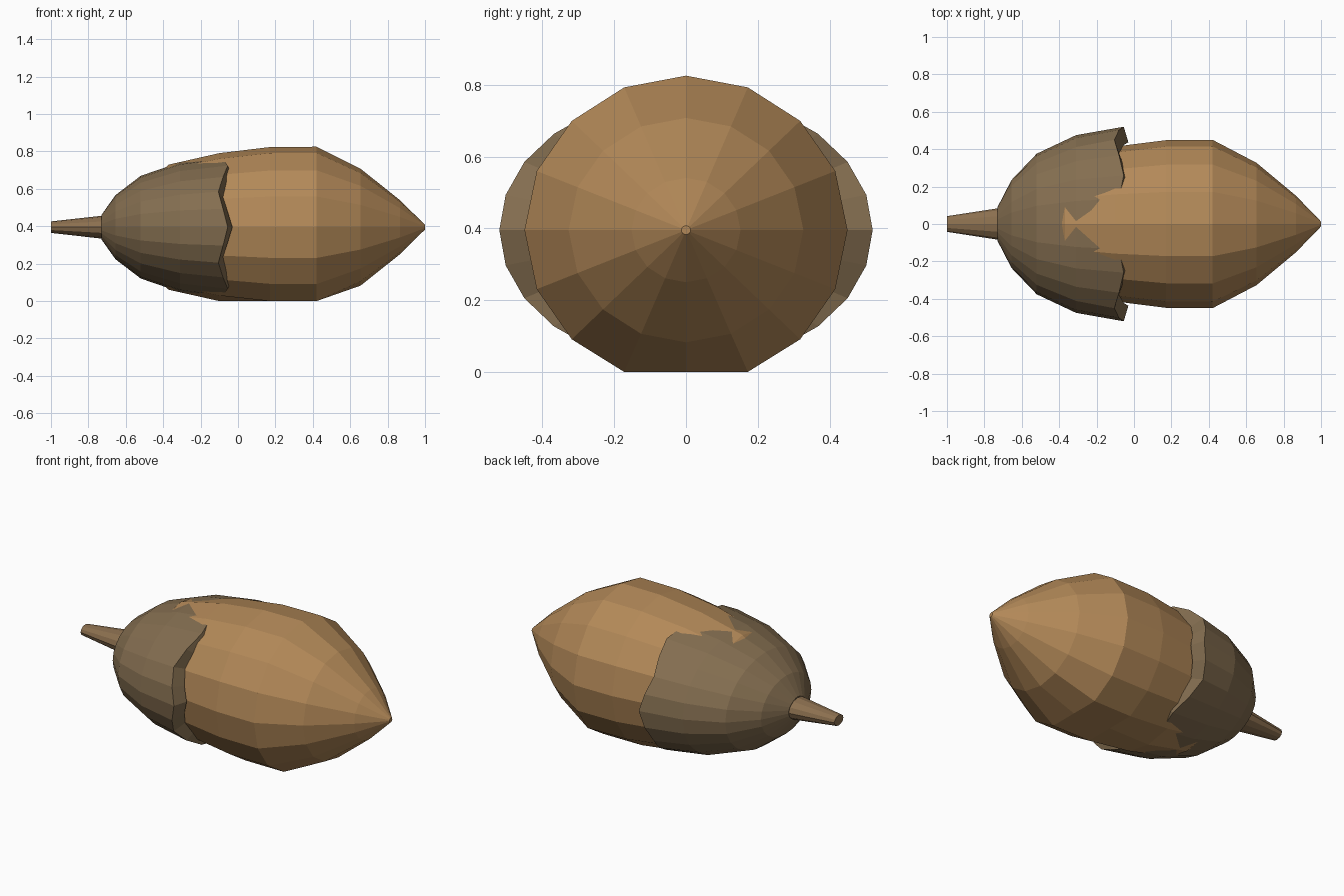
import bpy, bmesh
from math import sin, cos, pi

cube = bpy.data.objects.get("Cube")
if cube:
    bpy.data.objects.remove(cube, do_unlink=True)

AXIS_Z = 0.395


def material(name, rgb):
    mat = bpy.data.materials.new(name)
    mat.use_nodes = True
    colour = (*rgb, 1)
    mat.diffuse_color = colour
    mat.node_tree.nodes["Principled BSDF"].inputs["Base Color"].default_value = colour
    return mat


def lathe(name, profile, sides, squash, mat, shift=None, close_end=True):
    """Spin (x, radius) points about the x axis, flattened in z by squash."""
    bm = bmesh.new()
    rings = []
    for i, (x, r) in enumerate(profile):
        ring = []
        for k in range(sides):
            a = 2 * pi * k / sides
            dx = shift(i, a) if shift else 0
            z = AXIS_Z + r * squash * sin(a)
            ring.append(bm.verts.new((x + dx, r * cos(a), max(z, 0))))
        rings.append(ring)
    for a, b in zip(rings, rings[1:]):
        for k in range(sides):
            n = (k + 1) % sides
            bm.faces.new((a[k], a[n], b[n], b[k]))
    bm.faces.new(rings[0])
    if close_end:
        bm.faces.new(rings[-1])
    bmesh.ops.recalc_face_normals(bm, faces=bm.faces)
    mesh = bpy.data.meshes.new(name)
    bm.to_mesh(mesh)
    bm.free()
    mesh.materials.append(mat)
    obj = bpy.data.objects.new(name, mesh)
    bpy.context.collection.objects.link(obj)
    return obj


nut_brown = material("nut brown", (0.45, 0.25, 0.098))
cap_brown = material("cap brown", (0.23, 0.155, 0.08))
stem_brown = material("stem brown", (0.26, 0.16, 0.078))

# Nut: pointed body resting on a flattened underside
lathe("nut", [(-0.58, 0.16), (-0.37, 0.35), (-0.1, 0.414), (0.17, 0.448),
              (0.42, 0.45), (0.655, 0.327), (0.865, 0.152), (1.0, 0.013)],
      16, 0.956, nut_brown)

# Cap: wide, flattened cup with a six-wave rim and a thick lip turning inward
cap_profile = [(-0.73, 0.09), (-0.655, 0.235), (-0.52, 0.376), (-0.31, 0.475),
               (-0.08, 0.52), (-0.055, 0.437), (-0.31, 0.39), (-0.5, 0.29),
               (-0.64, 0.15)]
lathe("cap", cap_profile, 24, 0.73, cap_brown,
      shift=lambda i, a: 0.025 * cos(6 * a) if i in (4, 5) else 0)

# Stem: tapered stalk
lathe("stem", [(-1.0, 0.042), (-0.7, 0.088)], 12, 0.73, stem_brown)
